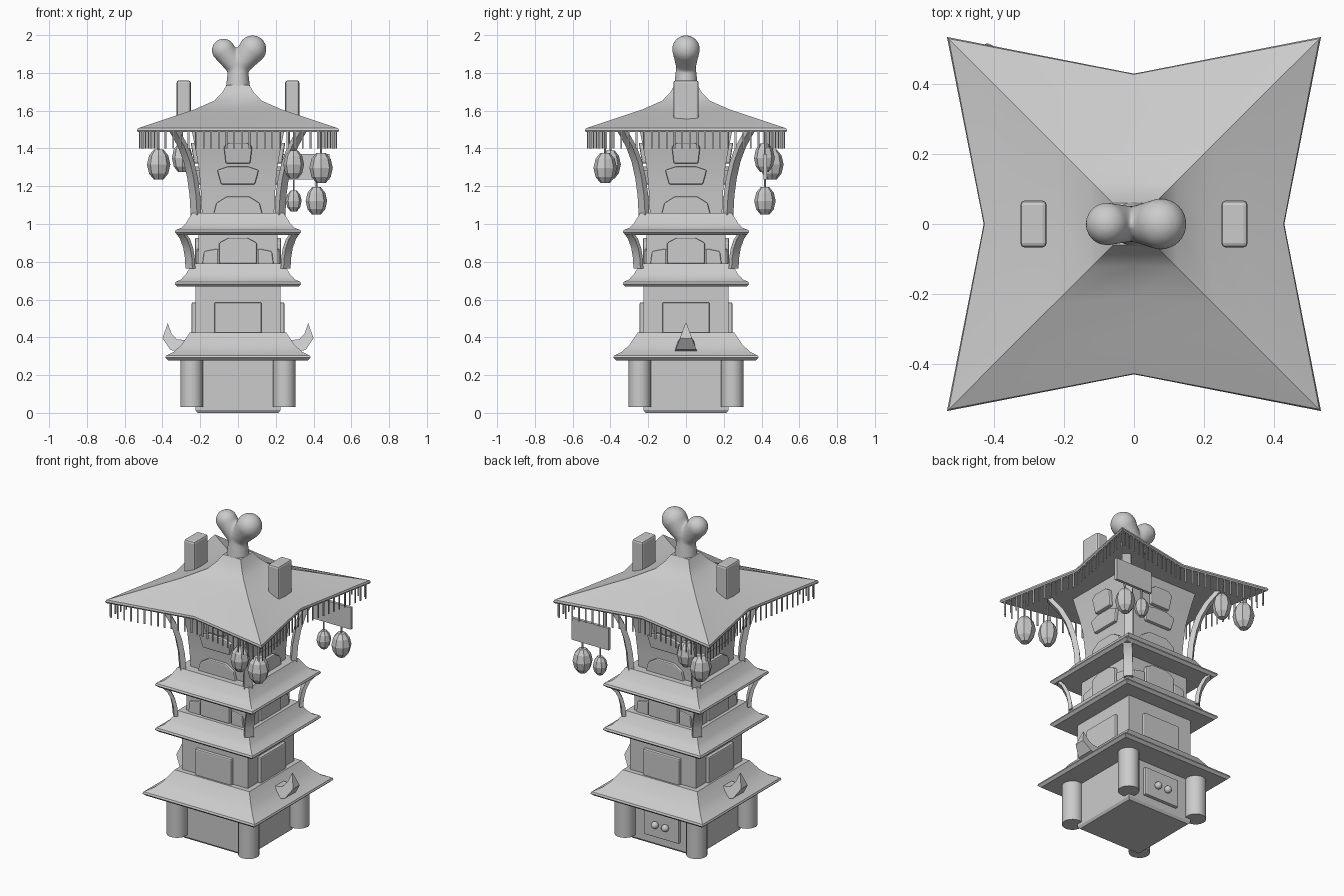
import bpy, bmesh, math
from mathutils import Matrix, Vector

if "Cube" in bpy.data.objects:
    bpy.data.objects.remove(bpy.data.objects["Cube"])

QUARTERS = [Matrix.Rotation(math.pi / 2 * k, 4, 'Z') for k in range(4)]
SIDES = [Matrix.Identity(4), Matrix.Scale(-1, 4, (1, 0, 0))]
ONE = QUARTERS[:1]


def finish(name, bm, bevel=0, smooth=None):
    bmesh.ops.recalc_face_normals(bm, faces=bm.faces)
    me = bpy.data.meshes.new(name)
    bm.to_mesh(me)
    bm.free()
    ob = bpy.data.objects.new(name, me)
    bpy.context.collection.objects.link(ob)
    if bevel:
        m = ob.modifiers.new("bevel", 'BEVEL')
        m.width, m.segments, m.limit_method = bevel, 2, 'ANGLE'
    if smooth:
        bpy.ops.object.select_all(action='DESELECT')
        ob.select_set(True)
        bpy.context.view_layer.objects.active = ob
        bpy.ops.object.shade_smooth_by_angle(angle=math.radians(smooth))
    return ob


def loft(name, rings, copies=ONE, bevel=0, smooth=None):
    """Skin a list of point rings and cap both ends, once per matrix."""
    bm = bmesh.new()
    for mat in copies:
        vs = [[bm.verts.new(mat @ Vector(p)) for p in r] for r in rings]
        n = len(vs[0])
        for a, b in zip(vs, vs[1:]):
            for i in range(n):
                bm.faces.new((a[i], a[(i + 1) % n], b[(i + 1) % n], b[i]))
        bm.faces.new(vs[0][::-1])
        bm.faces.new(vs[-1])
    return finish(name, bm, bevel, smooth)


def ring(h, z, mid=None):
    m = h if mid is None else mid
    return [(h, -h, z), (m, 0, z), (h, h, z), (0, m, z),
            (-h, h, z), (-m, 0, z), (-h, -h, z), (0, -m, z)]


def box(name, x0, x1, y0, y1, z0, z1, copies=ONE, bevel=0):
    return loft(name, [[(x0, y0, z), (x1, y0, z), (x1, y1, z), (x0, y1, z)] for z in (z0, z1)],
                copies, bevel)


def rod(name, x, y, r, z0, z1, n=8, copies=ONE, smooth=40):
    circ = [(x + r * math.cos(2 * math.pi * i / n), y + r * math.sin(2 * math.pi * i / n)) for i in range(n)]
    return loft(name, [[(a, b, z) for a, b in circ] for z in (z0, z1)], copies, smooth=smooth)


def panel(name, pts, depth, thick=0.02, copies=QUARTERS):
    """Flat outline (x, z) standing out of a wall whose distance is depth(z)."""
    return loft(name, [[(x, -depth(z) + 0.02, z) for x, z in pts],
                       [(x, -depth(z) - thick, z) for x, z in pts]], copies, bevel=0.007)


def bracket(name, path, t, w):
    """Curved strut in the diagonal plane of each corner; path is (x=y, z)."""
    d, p = Vector((1, 1, 0)).normalized(), Vector((-1, 1, 0)).normalized()
    rings = []
    for r, z in path:
        c = Vector((r, r, z))
        rings.append([c + d * a * t + p * b * w for a, b in ((1, 1), (1, -1), (-1, -1), (-1, 1))])
    loft(name, rings, QUARTERS, smooth=35)


# walls of each storey
loft("base_wall", [ring(.215, 0), ring(.225, .015), ring(.225, .30)])
loft("second_wall", [ring(.225, .40), ring(.225, .70)])
loft("third_wall", [ring(.208, .76), ring(.208, .97)])
loft("top_wall", [ring(.19, 1.03), ring(.195, 1.15), ring(.205, 1.28), ring(.222, 1.38), ring(.245, 1.495)], smooth=35)

# corner columns and the back door
rod("corner_columns", .245, .245, .06, .03, .29, 20, QUARTERS)
box("back_door", -.12, .12, .21, .245, .06, .235, bevel=.006)
bm = bmesh.new()
for x in (-.035, .035):
    bmesh.ops.create_uvsphere(bm, u_segments=12, v_segments=8, radius=.022,
                              matrix=Matrix.Translation((x, .255, .14)))
finish("door_knobs", bm, smooth=60)

# skirt roofs: (outer half width, eave z, mid half, mid z, top half, top z)
for name, o, z, m, mz, t, tz in (("lower_roof", .385, .30, .30, .36, .255, .425),
                                 ("middle_roof", .335, .69, .275, .735, .243, .79),
                                 ("upper_roof", .335, .965, .275, 1.005, .243, 1.058)):
    loft(name, [ring(o - .015, z - .022), ring(o, z - .008), ring(o - .005, z + .003),
                ring((o + m) / 2 - .005, (z + mz) / 2 - .005), ring(m, mz), ring(t, tz)], smooth=25)

# star-shaped top roof
loft("top_roof", [ring(.53, 1.487, .425), ring(.535, 1.495, .43), ring(.53, 1.507, .428),
                  ring(.36, 1.563, .31), ring(.23, 1.607, .21), ring(.125, 1.653, .118),
                  ring(.085, 1.695, .082), ring(.06, 1.735, .06)], smooth=30)

# fringe strips hanging along the star eaves
bm = bmesh.new()
eave = [Vector(p) for p in ring(.525, 1.445, .422)]
for a, b in zip(eave, eave[1:] + eave[:1]):
    turn = Matrix.Rotation(math.atan2(b.y - a.y, b.x - a.x), 4, 'Z')
    for i in range(13):
        bmesh.ops.create_cube(bm, size=1, matrix=Matrix.Translation(a.lerp(b, (i + .5) / 13)) @ turn
                              @ Matrix.Diagonal((.009, .004, .09, 1)))
finish("eave_fringe", bm)

# wall panels
panel("second_panels", [(-.125, .42), (.125, .42), (.125, .585), (-.125, .585)], lambda z: .225)
panel("third_center_panels", [(-.1, .79), (.1, .79), (.1, .90), (.05, .927), (-.05, .927), (-.1, .90)],
      lambda z: .208)
for s, n in ((1, "right"), (-1, "left")):
    panel("third_%s_panels" % n, [(s * .105, .78), (s * .19, .78), (s * .18, .855), (s * .105, .87)],
          lambda z: .208, .012)


def flare(z):
    return .19 + .05 * max(0, (z - 1.08) / .4) ** 1.6


panel("top_low_panels", [(-.13, 1.05), (.13, 1.05), (.115, 1.11), (.06, 1.145), (-.06, 1.145), (-.115, 1.11)], flare)
panel("top_mid_panels", [(-.09, 1.21), (.09, 1.21), (.11, 1.285), (.05, 1.305), (-.05, 1.305), (-.11, 1.285)], flare)
panel("top_high_panels", [(-.065, 1.32), (.065, 1.32), (.075, 1.41), (.045, 1.43), (-.045, 1.43), (-.075, 1.41)], flare)

# corner brackets
bracket("third_brackets", [(.305, .955), (.28, .92), (.263, .87), (.255, .82), (.252, .765)], .011, .026)
bracket("top_brackets", [(.222, 1.04), (.228, 1.15), (.24, 1.24), (.26, 1.33), (.29, 1.41), (.335, 1.49)],
        .016, .024)

# horns on the lower roof, tapering towards the tip
outline = [(.25, .34, .06), (.31, .32, .06), (.36, .335, .055), (.4, .395, .032), (.372, .475, .003),
           (.352, .42, .022), (.325, .39, .035), (.28, .385, .04)]
loft("roof_horns", [[(x, s * w, z) for x, z, w in outline] for s in (-1, 1)], SIDES)

# chimneys
box("chimneys", .25, .325, -.067, .067, 1.52, 1.76, SIDES, .012)

# bone-shaped finial fused from round blobs
bm = bmesh.new()


def blob(x, z, r):
    bmesh.ops.create_uvsphere(bm, u_segments=20, v_segments=12, radius=r, matrix=Matrix.Translation((x, 0, z)))


bmesh.ops.create_cone(bm, cap_ends=True, segments=24, radius1=.066, radius2=.05, depth=.14,
                      matrix=Matrix.Translation((0, 0, 1.78)))
for s, r in ((-1, .062), (1, .074)):
    for i in range(7):
        f = i / 6
        blob(s * .077 * f, 1.82 + .1 * f + (.005 if s > 0 else 0), .05 + (r - .05) * f)
fin = finish("bone_finial", bm, smooth=80)
m = fin.modifiers.new("fuse", 'REMESH')
m.mode, m.voxel_size, m.use_smooth_shade = 'VOXEL', .008, True
m = fin.modifiers.new("soften", 'SMOOTH')
m.factor, m.iterations = .5, 6

# hanging sign
box("sign_board", .23, .485, .41, .428, 1.235, 1.37)
for i, x in enumerate((.27, .44)):
    rod("sign_rod_%d" % i, x, .418, .004, 1.36, 1.49)

# lanterns: x, y, z, radius, half height, top of the cord
for i, (x, y, z, r, h, top) in enumerate((
        (.295, -.40, 1.315, .055, .075, 1.49), (.44, -.428, 1.297, .062, .08, 1.49),
        (-.295, .415, 1.35, .055, .075, 1.49), (-.42, .455, 1.315, .062, .08, 1.49),
        (.295, .418, 1.122, .042, .055, 1.24), (.415, .418, 1.122, .057, .073, 1.24))):
    prof = [(-1, .4), (-.6, .82), (0, 1), (.6, .82), (1, .4)]
    loft("lantern_%d" % i, [[(x + r * k * math.cos(a * math.pi / 4), y + r * k * math.sin(a * math.pi / 4), z + h * v)
                             for a in range(8)] for v, k in prof])
    rod("lantern_cord_%d" % i, x, y, .005, z + h * .9, top)
